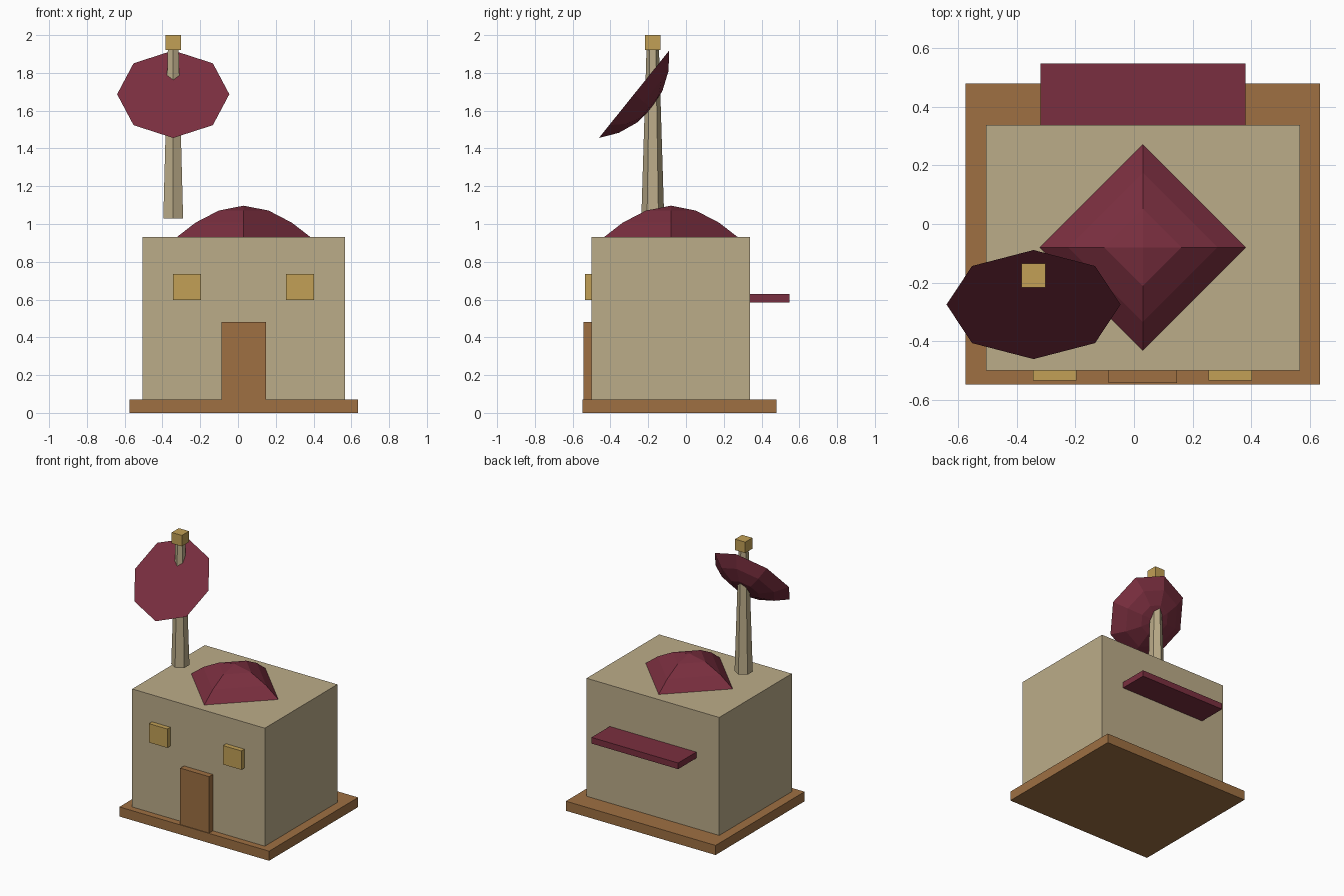
import bpy, bmesh, math
from mathutils import Matrix

if "Cube" in bpy.data.objects:
    bpy.data.objects.remove(bpy.data.objects["Cube"])


def material(name, rgb):
    m = bpy.data.materials.new(name)
    m.diffuse_color = (*rgb, 1)
    m.use_nodes = True
    m.node_tree.nodes["Principled BSDF"].inputs["Base Color"].default_value = m.diffuse_color
    return m


SAND = material("sand", (0.50, 0.413, 0.25))
BROWN = material("brown", (0.342, 0.162, 0.055))
RED = material("dark red", (0.195, 0.028, 0.050))
GOLD = material("gold", (0.539, 0.352, 0.093))


def finish(name, bm, mat, matrix=Matrix()):
    bmesh.ops.recalc_face_normals(bm, faces=bm.faces)
    me = bpy.data.meshes.new(name)
    bm.to_mesh(me)
    bm.free()
    me.materials.append(mat)
    ob = bpy.data.objects.new(name, me)
    ob.matrix_world = matrix
    bpy.context.collection.objects.link(ob)
    return ob


def box(name, x, y, z, mat):
    bm = bmesh.new()
    bmesh.ops.create_cube(bm, size=1)
    for v in bm.verts:
        v.co = [(a + b) / 2 + c * (b - a) for (a, b), c in zip((x, y, z), v.co)]
    return finish(name, bm, mat)


def lathe(name, profile, sides, mat, matrix, turn=0.0):
    """Closed solid from (radius, z) points around z; radius 0 makes a tip."""
    bm = bmesh.new()
    rings = []
    for r, z in profile:
        if r == 0:
            rings.append([bm.verts.new((0, 0, z))] * sides)
        else:
            angles = [turn + math.tau * i / sides for i in range(sides)]
            rings.append([bm.verts.new((r * math.cos(a), r * math.sin(a), z)) for a in angles])
    for lo, hi in zip(rings, rings[1:]):
        for i in range(sides):
            j = (i + 1) % sides
            quad = [lo[i], lo[j], hi[j], hi[i]]
            bm.faces.new(list(dict.fromkeys(quad)))
    for ring, (r, _) in ((rings[0], profile[0]), (rings[-1], profile[-1])):
        if r:
            bm.faces.new(ring)
    return finish(name, bm, mat, matrix)


# House body on its base slab
box("base_slab", (-0.575, 0.635), (-0.548, 0.48), (0, 0.07), BROWN)
box("house_body", (-0.505, 0.567), (-0.50, 0.338), (0.07, 0.932), SAND)

# Door, windows and rear awning
box("door", (-0.087, 0.147), (-0.543, -0.49), (0.07, 0.482), BROWN)
for side, x in (("left", -0.271), ("right", 0.328)):
    box(side + "_window", (x - 0.074, x + 0.074), (-0.535, -0.49), (0.597, 0.735), GOLD)
box("rear_awning", (-0.32, 0.38), (0.33, 0.548), (0.585, 0.63), RED)

# Four-sided roof dome
lathe("roof_dome", [(0.352, 0), (0.255, 0.075), (0.132, 0.139), (0, 0.165)], 4, RED,
      Matrix.Translation((0.03, -0.08, 0.932)))

# Tapered six-sided mast with a beacon on top
lathe("mast", [(0.0606, 1.03), (0.033, 1.925)], 6, SAND,
      Matrix.Translation((-0.343, -0.176, 0)), math.pi / 2)
box("beacon", (-0.384, -0.302), (-0.217, -0.135), (1.92, 2.0), GOLD)

# Eight-sided dish, flat side tilted to the front and up
lathe("dish", [(0.297, 0), (0.21, -0.065), (0.108, -0.106), (0, -0.12)], 8, RED,
      Matrix.Translation((-0.343, -0.275, 1.687)) @ Matrix.Rotation(math.radians(51.2), 4, "X"))
